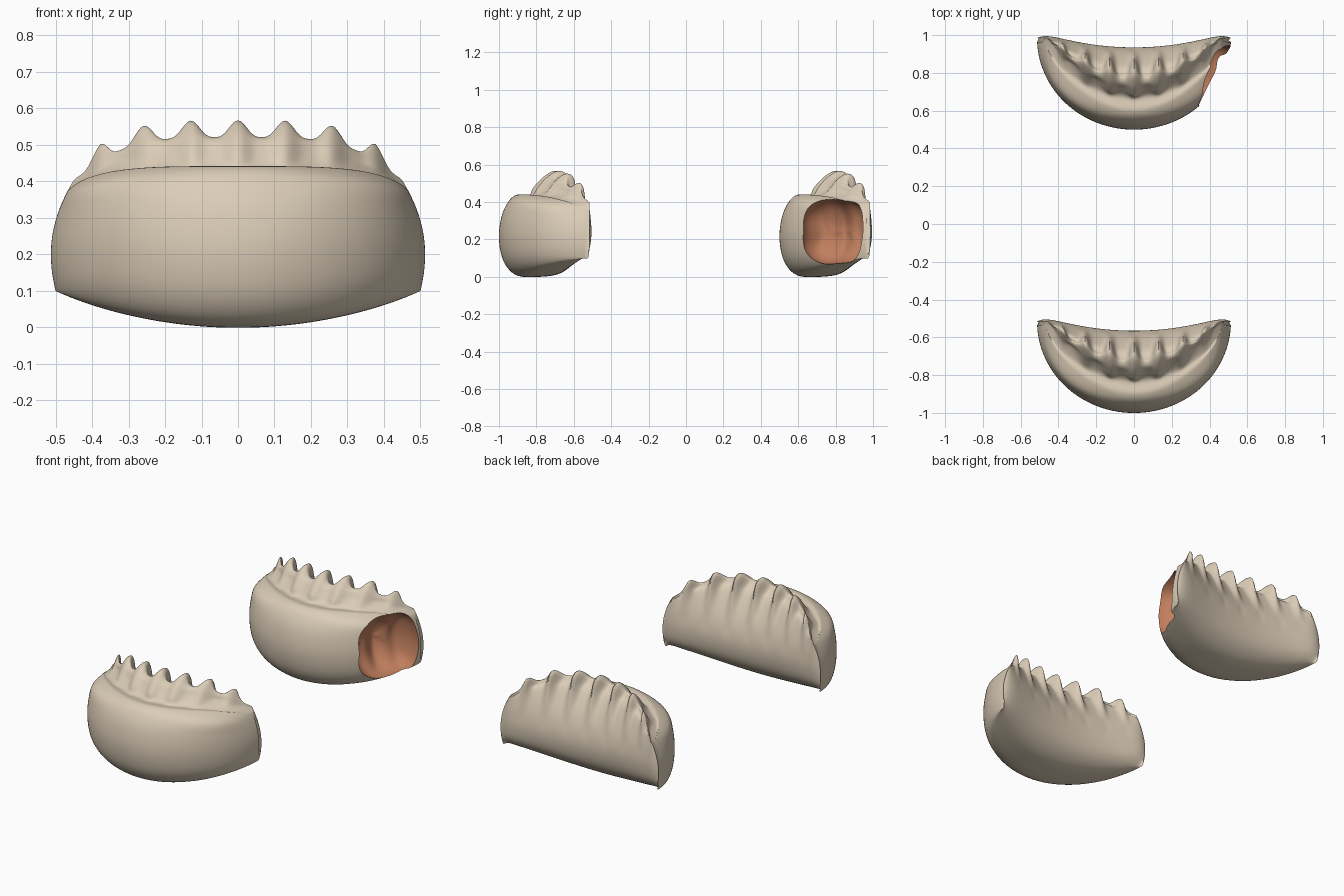
import bpy, bmesh, math
from mathutils import Vector, Matrix

if "Cube" in bpy.data.objects:
    bpy.data.objects.remove(bpy.data.objects["Cube"])


def make_material(name, color):
    mat = bpy.data.materials.new(name)
    mat.use_nodes = True
    mat.diffuse_color = (*color, 1)
    mat.node_tree.nodes["Principled BSDF"].inputs["Base Color"].default_value = (*color, 1)
    return mat


dough = make_material("pale_dough", (0.71, 0.61, 0.475))
filling = make_material("brown_filling", (0.53, 0.21, 0.11))


def make_object(name, bm):
    bmesh.ops.recalc_face_normals(bm, faces=bm.faces)
    mesh = bpy.data.meshes.new(name)
    bm.to_mesh(mesh)
    bm.free()
    mesh.materials.append(dough)
    mesh.materials.append(filling)
    obj = bpy.data.objects.new(name, mesh)
    bpy.context.collection.objects.link(obj)
    return obj


def closed_spline(points, steps):
    """Catmull-Rom curve through a closed ring of points."""
    n = len(points)
    for i in range(n):
        a, b, c, d = (points[(i + k) % n] for k in (-1, 0, 1, 2))
        for j in range(steps):
            t = j / steps
            yield 0.5 * (2 * b + (c - a) * t + (2 * a - 5 * b + 4 * c - d) * t**2
                         + (3 * b - a - 3 * c + d) * t**3)


def section(s):
    """Cross-section as (depth from the back, height) pairs."""
    a = abs(s)
    fade = min(1, max(0, (0.96 - a) / 0.12))
    wave = 0.5 + 0.5 * math.cos(math.tau * s / 0.252)
    pleat = fade * wave**1.5
    tooth = fade * wave**2.5
    rim = 0.44 - 0.07 * a**4
    crest = 0.52 - 0.24 * a**4 + 0.12 * a**8
    mid = 0.5 * (rim + crest)
    low = 0.1 * s * s
    # the crest drifts to the back wall toward both ends
    k = 1 - 0.8 * a * a
    g = 1 - 0.4 * a * a

    def up(z):
        return low + z * (rim - low) / 0.44

    return [Vector(p) for p in (
        # underside and round belly
        (0.50, up(0)), (0.78, up(0.008)), (0.94, up(0.08)), (1.0, up(0.2)),
        (0.97, up(0.32)), (0.88, up(0.405)), (0.77 * g, rim),
        # groove and pleated crest
        (0.61 * g + 0.02 * pleat, rim - 0.004), (0.52 * k + 0.06 * pleat, mid - 0.005),
        (0.45 * k + 0.01 * pleat, crest - 0.008 + 0.02 * pleat),
        (0.38 * k - 0.06 * pleat * k, crest + 0.046 * pleat),
        (0.33 * k - 0.14 * tooth * k, crest - 0.018 + 0.045 * tooth),
        (0.22 * k - 0.09 * tooth * k, mid - 0.02),
        # back wall
        (0.05 * k, up(0.32)), (0.0, up(0.2)), (0.06, up(0.09)), (0.24, up(0.02)))]


def dumpling(name, y_shift, stations=180, steps=6):
    bm = bmesh.new()
    rings = []
    for i in range(stations + 1):
        angle = math.radians(-88 + 176 * i / stations)
        s, c = math.sin(angle), math.cos(angle)
        back = -0.565 + 0.085 * s * s - 0.035 * s**12
        front = -0.52 - 0.48 * c
        ring = []
        for w, z in closed_spline(section(s), steps):
            # round the ends inward above and below the widest height
            taper = 1 - s**8 * (3 * max(0, z - 0.2)**2 + 2.5 * max(0, 0.2 - z)**2)
            y = back + (front - back) * w + y_shift
            ring.append(bm.verts.new((0.513 * s * taper, y, z)))
        rings.append(ring)
    for r0, r1 in zip(rings, rings[1:]):
        for k in range(len(r0)):
            j = (k + 1) % len(r0)
            bm.faces.new((r0[k], r0[j], r1[j], r1[k]))
    bm.faces.new(rings[0])
    bm.faces.new(rings[-1])
    return make_object(name, bm)


def bite_cutter():
    """Rounded, tooth-marked plug whose outer half reaches past the dumpling."""
    bm = bmesh.new()
    bmesh.ops.create_uvsphere(bm, u_segments=64, v_segments=32, radius=1)
    for v in bm.verts:
        u, h, depth = v.co
        angle = math.atan2(h, u)
        square = (abs(math.cos(angle))**3 + abs(math.sin(angle))**3) ** (-1 / 3)
        r = square * (1 + 0.012 * math.cos(7 * angle))
        marks = 1 + 0.12 * math.cos(9 * u) * (1 - u * u)
        if depth > 0:
            depth, r = depth * 2.5, r * (1 + 0.06 * depth)
        v.co = (0.178 * u * r, 0.173 * h * r, 0.14 * depth * marks)
    # local x runs along the opening, local z points out of it
    along, out = Vector((0.40, 0.917, 0)), Vector((0.917, -0.40, 0))
    frame = Matrix((along, Vector((0, 0, 1)), out)).transposed().to_4x4()
    bm.transform(Matrix.Translation((0.415, 0.79, 0.243)) @ frame)
    for f in bm.faces:
        f.material_index = 1
    return make_object("bite_cutter", bm)


whole = dumpling("whole_dumpling", 0)
bitten = dumpling("bitten_dumpling", 1.5)

# bite out of the left end
cutter = bite_cutter()
cutter.hide_render = True
cut = bitten.modifiers.new("bite", "BOOLEAN")
cut.operation = "DIFFERENCE"
cut.solver = "EXACT"
cut.object = cutter
bpy.context.view_layer.objects.active = bitten
bpy.ops.object.modifier_apply(modifier=cut.name)
bpy.data.objects.remove(cutter)

for obj in (whole, bitten):
    bpy.ops.object.select_all(action="DESELECT")
    obj.select_set(True)
    bpy.context.view_layer.objects.active = obj
    bpy.ops.object.shade_smooth_by_angle(angle=math.radians(50))
